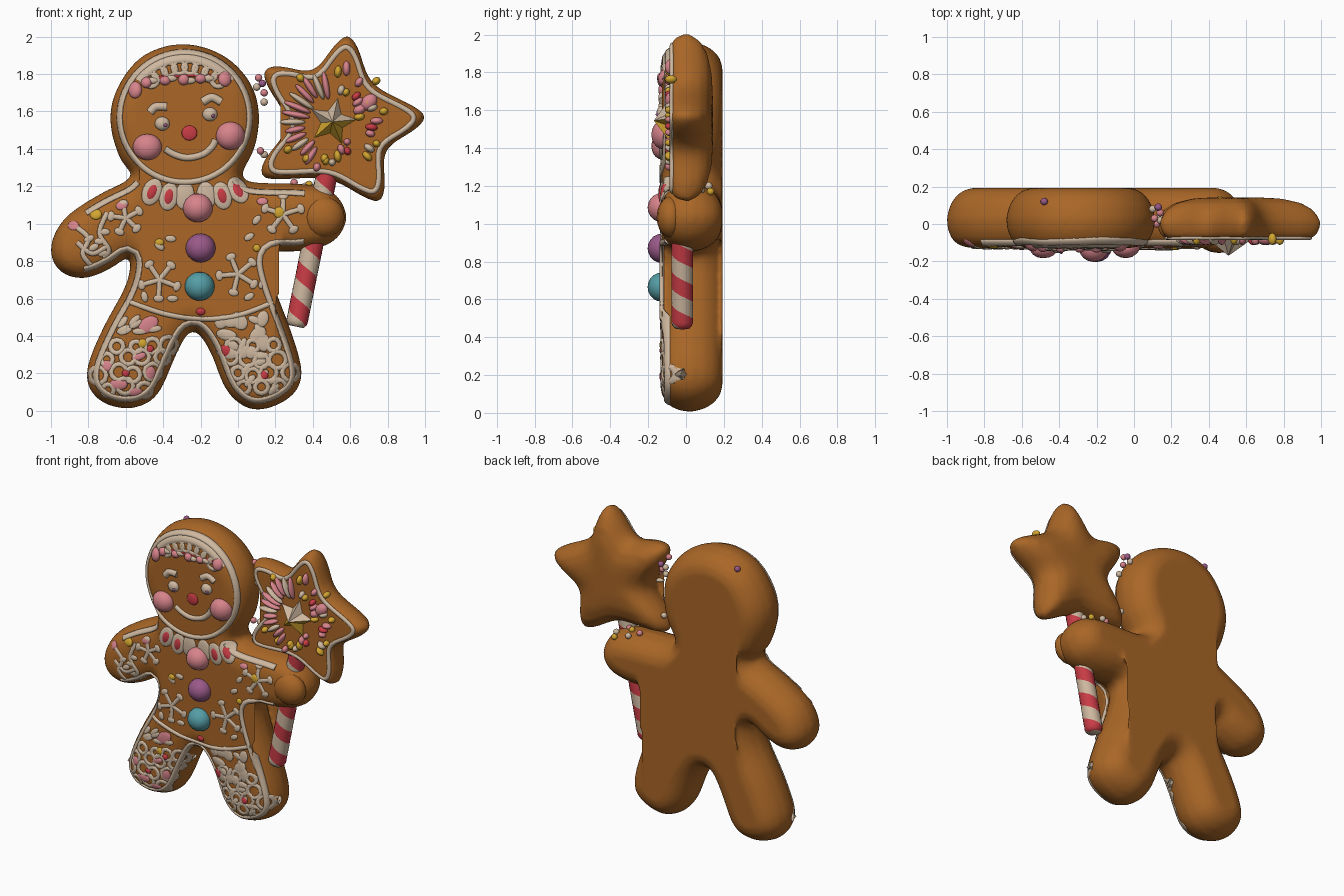
import bpy, bmesh, math, random
from math import sin, cos, pi
from mathutils import Vector, Matrix
from mathutils.bvhtree import BVHTree

if "Cube" in bpy.data.objects:
    bpy.data.objects.remove(bpy.data.objects["Cube"])
random.seed(4)


def material(name, *rgb):
    m = bpy.data.materials.new(name)
    m.use_nodes = True
    m.diffuse_color = (*rgb, 1)
    m.node_tree.nodes["Principled BSDF"].inputs["Base Color"].default_value = (*rgb, 1)
    return m


BROWN = material("gingerbread brown", .4, .134, .02)
CREAM = material("cream icing", .62, .48, .35)
PINK = material("pink icing", .68, .23, .26)
RED = material("candy red", .58, .045, .06)
PURPLE = material("purple candy", .32, .1, .25)
TEAL = material("teal candy", .09, .34, .38)
YELLOW = material("yellow sugar", .65, .38, .03)


def finish(name, bm, mats, smooth=True):
    bmesh.ops.recalc_face_normals(bm, faces=bm.faces)
    for f in bm.faces:
        f.smooth = smooth
    me = bpy.data.meshes.new(name)
    bm.to_mesh(me)
    for m in mats:
        me.materials.append(m)
    ob = bpy.data.objects.new(name, me)
    bpy.context.collection.objects.link(ob)
    return ob


def spline(pts, n=6, closed=True):
    """Smooth curve through 2D points (x, z)."""
    p = [Vector(q) for q in pts]
    k = len(p)
    at = (lambda i: p[i % k]) if closed else (lambda i: p[max(0, min(k - 1, i))])
    out = []
    for i in range(k if closed else k - 1):
        a, b, c, d = (at(i + j) for j in (-1, 0, 1, 2))
        for s in range(n):
            t = s / n
            out.append(.5 * (2 * b + (c - a) * t + (2 * a - 5 * b + 4 * c - d) * t * t
                             + (3 * b - a - 3 * c + d) * t ** 3))
    return out if closed else out + [p[-1]]


def relax(loop, times=3):
    for _ in range(times):
        loop = [(loop[i - 1] + 2 * p + loop[(i + 1) % len(loop)]) / 4 for i, p in enumerate(loop)]
    return loop


def inset(loop, d):
    out = []
    for i, p in enumerate(loop):
        t = (loop[(i + 1) % len(loop)] - loop[i - 1]).normalized()
        out.append(p + Vector((-t.y, t.x)) * d)
    return out


def baked_dough(rings, iterations):
    """Skin rings given as (points, y), then soften into even, puffy dough."""
    bm = bmesh.new()
    vs = [[bm.verts.new((p.x, y, p.y)) for p in ring] for ring, y in rings]
    n = len(vs[0])
    for a, b in zip(vs, vs[1:]):
        for i in range(n):
            bm.faces.new((a[i], a[(i + 1) % n], b[(i + 1) % n], b[i]))
    caps = [bm.faces.new(vs[0]), bm.faces.new(vs[-1])]
    bmesh.ops.triangulate(bm, faces=caps)
    raw = finish("raw_dough", bm, [])
    remesh = raw.modifiers.new("remesh", 'REMESH')
    remesh.mode, remesh.voxel_size = 'VOXEL', .016
    soft = raw.modifiers.new("soften", 'SMOOTH')
    soft.factor, soft.iterations = .5, iterations
    me = bpy.data.meshes.new_from_object(raw.evaluated_get(bpy.context.evaluated_depsgraph_get()))
    bpy.data.objects.remove(raw)
    bm = bmesh.new()
    bm.from_mesh(me)
    return bm


# Cookie body: one outline with a softly rounded edge
outline = [(-.30, 1.965), (-.52, 1.895), (-.655, 1.71), (-.685, 1.53), (-.63, 1.34), (-.57, 1.25),
           (-.74, 1.16), (-.93, 1.03), (-1.005, .87), (-.955, .745), (-.82, .705), (-.67, .765),
           (-.58, .82), (-.6, .67), (-.72, .45), (-.815, .2), (-.745, .055), (-.58, .01),
           (-.43, .08), (-.33, .3), (-.245, .43), (-.15, .32), (-.06, .1), (.09, 0),
           (.275, .065), (.345, .2), (.28, .44), (.19, .68), (.17, .84), (.33, .85), (.51, .9),
           (.585, 1.04), (.5, 1.18), (.33, 1.215), (.1, 1.22), (.02, 1.26), (.09, 1.4),
           (.115, 1.59), (.065, 1.76), (-.08, 1.905)]
body_loop = relax(spline(outline))
edge_profile = [(.13, .192), (.09, .18), (.05, .15), (.018, .1), (0, .03), (.007, -.03),
                (.028, -.08), (.06, -.11), (.1, -.124), (.13, -.128)]
bm = baked_dough([(inset(body_loop, d), y) for d, y in edge_profile], 8)
tree = BVHTree.FromBMesh(bm)
finish("cookie_body", bm, [BROWN])


def front(x, z):
    hit = tree.ray_cast(Vector((x, -1, z)), Vector((0, 1, 0)))[0]
    return hit.y if hit else -.06


def drape(bm, y):
    """Lay a decoration made at y = 0 onto the cookie front, or at a fixed y."""
    for v in bm.verts:
        v.co.y += front(v.co.x, v.co.z) if y is None else y


def blobs(name, mat, items, depth=.009, y=None):
    """Rounded drops (x, z, half width, half height, turn)."""
    bm = bmesh.new()
    for x, z, rx, rz, turn in items:
        m = (Matrix.Translation((x, 0, z)) @ Matrix.Rotation(-turn, 4, 'Y')
             @ Matrix.Diagonal((rx, depth, rz, 1)))
        bmesh.ops.create_uvsphere(bm, u_segments=16, v_segments=10, radius=1, matrix=m)
    drape(bm, y)
    return finish(name, bm, [mat])


def tube(name, mat, paths, r, closed=False, y=None, flat=.8):
    """Piped icing lines, slightly flattened."""
    cu = bpy.data.curves.new(name, 'CURVE')
    cu.dimensions = '3D'
    cu.bevel_depth, cu.bevel_resolution, cu.use_fill_caps = r, 2, True
    for path in paths:
        sp = cu.splines.new('POLY')
        sp.points.add(len(path) - 1)
        sp.use_cyclic_u = closed
        for pt, (px, pz) in zip(sp.points, path):
            pt.co = (px, 0, pz, 1)
    tmp = bpy.data.objects.new(name, cu)
    me = bpy.data.meshes.new_from_object(tmp)
    bpy.data.objects.remove(tmp)
    bm = bmesh.new()
    bm.from_mesh(me)
    bmesh.ops.scale(bm, vec=(1, flat, 1), verts=bm.verts)
    drape(bm, y)
    return finish(name, bm, [mat])


def arc(cx, cz, r, a0=0, a1=360, n=24):
    angles = (math.radians(a0 + (a1 - a0) * i / n) for i in range(n + 1))
    return [Vector((cx + r * cos(t), cz + r * sin(t))) for t in angles]


# Piped outlines of head, body and waist, leaving both hands bare
HX, HZ = -.285, 1.57
tube("head_icing", CREAM, [arc(HX, HZ, .348, n=64)[:-1]], .016, True)
runs = [[]]
for p in inset(body_loop, .05):
    if p.y < 1.24 and -.84 < p.x < .38:
        runs[-1].append(p)
    elif runs[-1]:
        runs.append([])
tube("body_icing", CREAM, [run for run in runs if len(run) > 1], .016)
tube("waist_icing", CREAM, [spline([(-.6, .59), (-.4, .52), (-.2, .49), (0, .51), (.19, .58)], closed=False)], .014)

# Looped frosting hairline with a pink fringe
tube("hair_frosting", CREAM, [arc(HX, HZ, .315, 38, 142, 30)], .026, flat=.4)
loops = [arc(HX + .268 * cos(a), HZ + .268 * sin(a), .036, n=12)[:-1]
         for a in (math.radians(48 + 12 * i) for i in range(8))]
tube("hair_loops", CREAM, loops, .014, True, flat=.5)
tube("hair_band", RED, [[(-.52, 1.76), (-.4, 1.785), (-.25, 1.795), (-.1, 1.79)]], .009)
blobs("hair_band_cream", CREAM, [(-.46 + .1 * i, 1.765 + .012 * (i % 2), .035, .018, 0) for i in range(4)], .014)
blobs("hair_drops", PINK, [(-.55, 1.715, .036, .045, 0), (-.49, 1.755, .03, .03, 0), (-.39, 1.765, .03, .025, 0),
                           (-.29, 1.77, .03, .03, 0), (-.2, 1.775, .03, .025, 0), (-.07, 1.775, .036, .042, 0)], .025)

# Face
tube("eyebrows", CREAM, [spline([(-.47, 1.595), (-.44, 1.625), (-.38, 1.625)], closed=False),
                         spline([(-.19, 1.65), (-.14, 1.675), (-.09, 1.65)], closed=False)], .022)
EYES = [(-.405, 1.535), (-.15, 1.585)]
blobs("eyes", CREAM, [(x, z, .04, .037, 0) for x, z in EYES], .028)
blobs("pupils", PURPLE, [(x + .016, z - .008, .015, .014, 0) for x, z in EYES], .033)
blobs("cheeks", PINK, [(-.485, 1.41, .078, .07, 0), (-.04, 1.47, .078, .075, 0)], .055)
blobs("nose", RED, [(-.26, 1.485, .042, .04, 0)], .01)
tube("smile", CREAM, [spline([(-.39, 1.4), (-.34, 1.37), (-.27, 1.353), (-.19, 1.37),
                              (-.14, 1.41), (-.12, 1.45)], closed=False)], .018)

# Collar petals and candy buttons
petals = [(-.46, 1.17, .4), (-.37, 1.145, .2), (-.285, 1.15, .1), (-.17, 1.15, -.1), (-.085, 1.15, -.25), (0, 1.18, -.5)]
blobs("collar", CREAM, [(x, z, .052, .075, -t) for x, z, t in petals], .012)
blobs("collar_centres", RED, [(x, z, .03, .05, -t) for x, z, t in petals if abs(t) > .15], .017)
for name, mat, x, z in (("top_button", PINK, -.215, 1.085), ("middle_button", PURPLE, -.2, .87),
                        ("bottom_button", TEAL, -.205, .665)):
    blobs(name, mat, [(x, z, .08, .077, 0)], .075)

# Flower-like snowflakes on torso and arms
lines, drops = [], []
for x, z, r, turn in ((-.42, .7, .1, .9), (0, .73, .1, .7), (-.6, 1.03, .08, .5), (.24, 1.05, .1, .3)):
    c = Vector((x, z))
    for k in range(5):
        a = turn + k * 2 * pi / 5
        d = Vector((cos(a), sin(a))) * r
        lines.append([c, c + d * .5, c + d])
        drops.append((*(c + d), .028, .02, a + pi / 2))
tube("snowflakes", CREAM, lines, .014, flat=.5)
blobs("snowflake_tips", CREAM, drops)
blobs("torso_sugar", CREAM, [(x, z, .03, .018, x * 9) for x, z in
      ((-.36, .92), (.06, .93), (.1, 1.02), (-.5, .61), (-.35, .6), (.06, .61), (.13, .68), (-.42, .88))])

# Lace on the feet, kept inside the rounded edge
lace = []
for cx, cz in ((-.6, .12), (.13, .12)):
    for row in range(4):
        for col in range(5):
            x = cx + (col - 2 + row % 2 * .5) * .092 + random.uniform(-.015, .015)
            z = cz + row * .078 + random.uniform(-.015, .015)
            if front(x, z) < -.105:
                lace.append(arc(x, z, random.uniform(.03, .046), n=12)[:-1])
tube("foot_lace", CREAM, lace, .014, True, flat=.5)
tube("left_sleeve_lace", CREAM, [
    spline([(-.86, .98), (-.8, .92), (-.83, .84), (-.78, .77)], closed=False),
    spline([(-.7, 1.06), (-.74, .95), (-.69, .86), (-.72, .82)], closed=False),
    spline([(-.86, .9), (-.78, .84), (-.7, .88)], closed=False)], .014, flat=.5)

# Sugar frosting patches
patches = [(.02 + random.uniform(-.11, .13), random.uniform(.3, .5), random.uniform(.03, .065),
            random.uniform(.02, .045), random.uniform(0, 3)) for _ in range(16)]
patches += [(random.uniform(-.62, -.42), random.uniform(.34, .5), .04, .018, random.random()) for _ in range(7)]
patches += [(random.uniform(.02, .24), random.uniform(.1, .3), .04, .02, random.random()) for _ in range(7)]
patches += [(random.uniform(-.84, -.7), random.uniform(.8, 1.02), .03, .018, random.random()) for _ in range(5)]
blobs("frosting_patches", CREAM, patches, .008)
blobs("pink_sugar", PINK, [(-.48, .46, .06, .04, .6), (-.64, .14, .05, .03, 0), (-.55, .1, .04, .025, 0),
                           (-.47, .2, .03, .04, 0), (-.88, .99, .03, .025, 0), (-.62, 1.1, .035, .025, .4),
                           (.13, 1.12, .03, .02, 0), (-.7, .24, .03, .03, 0), (-.53, .29, .04, .02, .3)])
blobs("yellow_sugar", YELLOW, [(-.76, 1.05, .032, .028, 0), (-.42, .9, .025, .02, 0), (-.51, .36, .025, .025, 0),
                               (.22, 1.06, .03, .03, 0), (.1, .87, .02, .02, 0)], .012)
blobs("red_sugar", RED, [(-.07, .32, .033, .033, 0), (-.2, .53, .025, .02, 0), (-.47, .33, .02, .02, 0),
                         (.14, .19, .022, .025, 0), (-.6, .2, .02, .02, 0)], .012)

# Hand gripping the stick
blobs("gripping_hand", BROWN, [(.455, 1.035, .115, .11, 0)], .075, -.08)

# Candy stick with spiral stripes
bm = bmesh.new()
SIDES, STEPS, LENGTH = 20, 60, .86
axis = Matrix.Translation((.31, -.02, .45)) @ Matrix.Rotation(.2, 4, 'Y')
rings = []
for j in range(STEPS + 1):
    h = LENGTH * j / STEPS
    r = .058 if j > 1 else .042 + .011 * j
    rings.append([bm.verts.new(axis @ Vector((r * cos(a), r * sin(a), h)))
                  for a in (2 * pi * (i / SIDES - h / .18) for i in range(SIDES))])
for a, b in zip(rings, rings[1:]):
    for i in range(SIDES):
        f = bm.faces.new((a[i], a[(i + 1) % SIDES], b[(i + 1) % SIDES], b[i]))
        f.material_index = 1 if i < SIDES // 2 else 0
bm.faces.new(rings[0])
bm.faces.new(rings[-1])
finish("candy_stick", bm, [CREAM, RED])

# Star cookie with blunt tips
C = Vector((.535, 1.54))
tips = [(.585, 2.005), (.145, 1.825), (.13, 1.255), (.757, 1.12), (1, 1.57)]
dips = [(.4, 1.82), (.265, 1.53), (.48, 1.24), (.79, 1.39), (.72, 1.75)]
star_pts = []
for tip, dip in zip(tips, dips):
    t = Vector(tip)
    d = (t - C).normalized()
    side = Vector((-d.y, d.x)) * .065
    star_pts += [t - d * .06 - side, t, t - d * .06 + side, Vector(dip)]
star_loop = relax(spline(star_pts), 2)


def star_ring(s):
    return [C + (p - C) * s for p in star_loop]


finish("star_cookie", baked_dough([(star_ring(s), y) for s, y in (
    (.3, .142), (.55, .136), (.78, .112), (.92, .075), (1, .02), (.995, -.02),
    (.965, -.052), (.92, -.072), (.86, -.08))], 5), [BROWN])
tube("star_icing", CREAM, [star_ring(.87)], .015, True, -.074)

# Raised little star, pale on its upper half
bm = bmesh.new()
centre = Vector((.505, 1.545))
peak = bm.verts.new((centre.x, -.17, centre.y))
rim = []
for i in range(10):
    a, r = 1.35 + i * pi / 5, .065 if i % 2 else .135
    rim.append(bm.verts.new((centre.x + r * cos(a), -.075, centre.y + r * sin(a))))
for i in range(10):
    f = bm.faces.new((peak, rim[i], rim[(i + 1) % 10]))
    f.material_index = int(f.calc_center_median().z > centre.y + .005)
bm.faces.new(rim)
finish("star_centre", bm, [YELLOW, CREAM], False)

# Long sprays on the star's left, scattered drops on its right
groups = {PINK: [], CREAM: [], YELLOW: [], RED: []}


def sprinkle(mat, a, r, long, wide):
    groups[mat].append((centre.x + r * cos(a), centre.y + r * sin(a), long, wide, a))


for i in range(13):
    sprinkle((PINK, CREAM, PINK)[i % 3], 1.75 + i * .2, random.uniform(.19, .22), random.uniform(.05, .08), .017)
for i in range(22):
    sprinkle((PINK, YELLOW, CREAM, YELLOW, PINK, RED)[i % 6], -1.9 + i * .16, random.uniform(.13, .27),
             random.uniform(.018, .034), .019)
for a, r in ((2.2, .29), (3.7, .28), (4.1, .24), (4.5, .2), (.75, .32), (.2, .28)):
    sprinkle(YELLOW, a, r, .024, .02)
groups[PINK] += [(.7, 1.65, .05, .038, .8), (.65, 1.61, .035, .025, .5), (.58, 1.83, .02, .04, 0)]
for mat, items in groups.items():
    blobs("star_sprinkles_" + mat.name.split()[0], mat, items, .032, -.08)

# Sugar beads between head, star and hand
for mat, spots in ((PINK, [(.11, .03, 1.78), (.14, .06, 1.7), (.12, .0, 1.39), (.3, .08, 1.22), (.42, .02, 1.2)]),
                   (CREAM, [(.1, .08, 1.73), (.14, .02, 1.65), (.14, .04, 1.37), (.36, .12, 1.2), (.48, .08, 1.18)]),
                   (PURPLE, [(.13, .09, 1.75), (-.48, .12, 1.89)]), (YELLOW, [(.38, .05, 1.21), (.46, .13, 1.17)])):
    bm = bmesh.new()
    for s in spots:
        bmesh.ops.create_uvsphere(bm, u_segments=12, v_segments=8, radius=.02, matrix=Matrix.Translation(s))
    finish("sugar_beads_" + mat.name.split()[0], bm, [mat])
